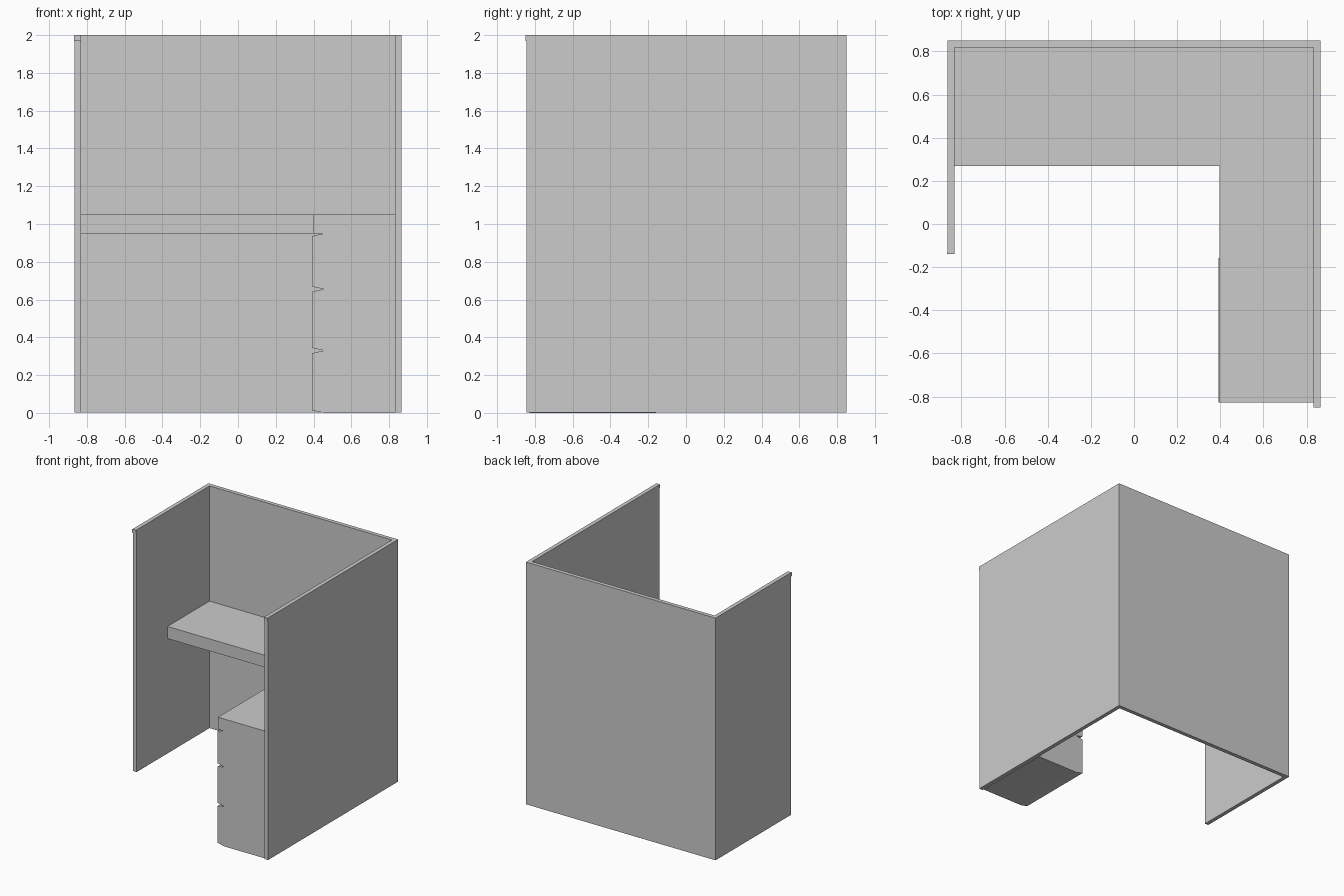
import bpy
import bmesh

if "Cube" in bpy.data.objects:
    bpy.data.objects.remove(bpy.data.objects["Cube"])


def prism(name, outline, axis, lo, hi):
    """Extrude a closed 2D outline along z (outline = x,y) or y (outline = x,z)."""
    bm = bmesh.new()
    place = (lambda a, b: (a, b, lo)) if axis == 'z' else (lambda a, b: (a, lo, b))
    face = bm.faces.new([bm.verts.new(place(a, b)) for a, b in outline])
    ext = bmesh.ops.extrude_face_region(bm, geom=[face])
    verts = [g for g in ext['geom'] if isinstance(g, bmesh.types.BMVert)]
    d = hi - lo
    bmesh.ops.translate(bm, verts=verts, vec=(0, 0, d) if axis == 'z' else (0, d, 0))
    bmesh.ops.recalc_face_normals(bm, faces=bm.faces)
    mesh = bpy.data.meshes.new(name)
    bm.to_mesh(mesh)
    bm.free()
    obj = bpy.data.objects.new(name, mesh)
    bpy.context.collection.objects.link(obj)
    return obj


def box(name, x0, x1, y0, y1, z0, z1):
    return prism(name, [(x0, y0), (x1, y0), (x1, y1), (x0, y1)], 'z', z0, z1)


X, Y, IX, IY = 0.865, 0.85, 0.832, 0.817   # outer and inner faces of the panels
LEFT_END, RIGHT_END = -0.132, -0.844       # front ends of the side panels

# Three-sided partition
prism("partition_walls",
      [(-X, LEFT_END), (-IX, LEFT_END), (-IX, IY), (IX, IY),
       (IX, RIGHT_END), (X, RIGHT_END), (X, Y), (-X, Y)], 'z', 0.003, 2.0)

# Small trim lips at the top front ends of the side panels
box("left_wall_lip", -X - 0.002, -IX, LEFT_END - 0.008, LEFT_END, 1.97, 2.0)
box("right_wall_lip", IX, X, RIGHT_END - 0.006, RIGHT_END, 1.97, 2.0)

# L-shaped worktop
prism("worktop",
      [(-IX, 0.27), (0.397, 0.27), (0.397, -0.828), (IX, -0.828),
       (IX, IY), (-IX, IY)], 'z', 0.95, 1.05)

# Drawer pedestal under the right leg of the worktop
box("pedestal_body", 0.455, IX, -0.828, -0.158, 0.0, 0.95)

# Drawer fronts with bevelled top and bottom edges, facing -x
drawers = {"bottom": (0.0, 0.33), "middle": (0.33, 0.655), "top": (0.655, 0.95)}
for label, (z0, z1) in drawers.items():
    prism(label + "_drawer_front",
          [(0.455, z0), (0.455, z1), (0.44, z1 - 0.003), (0.392, z1 - 0.014),
           (0.392, z0 + 0.014), (0.44, z0 + 0.003)], 'y', -0.828, -0.158)
